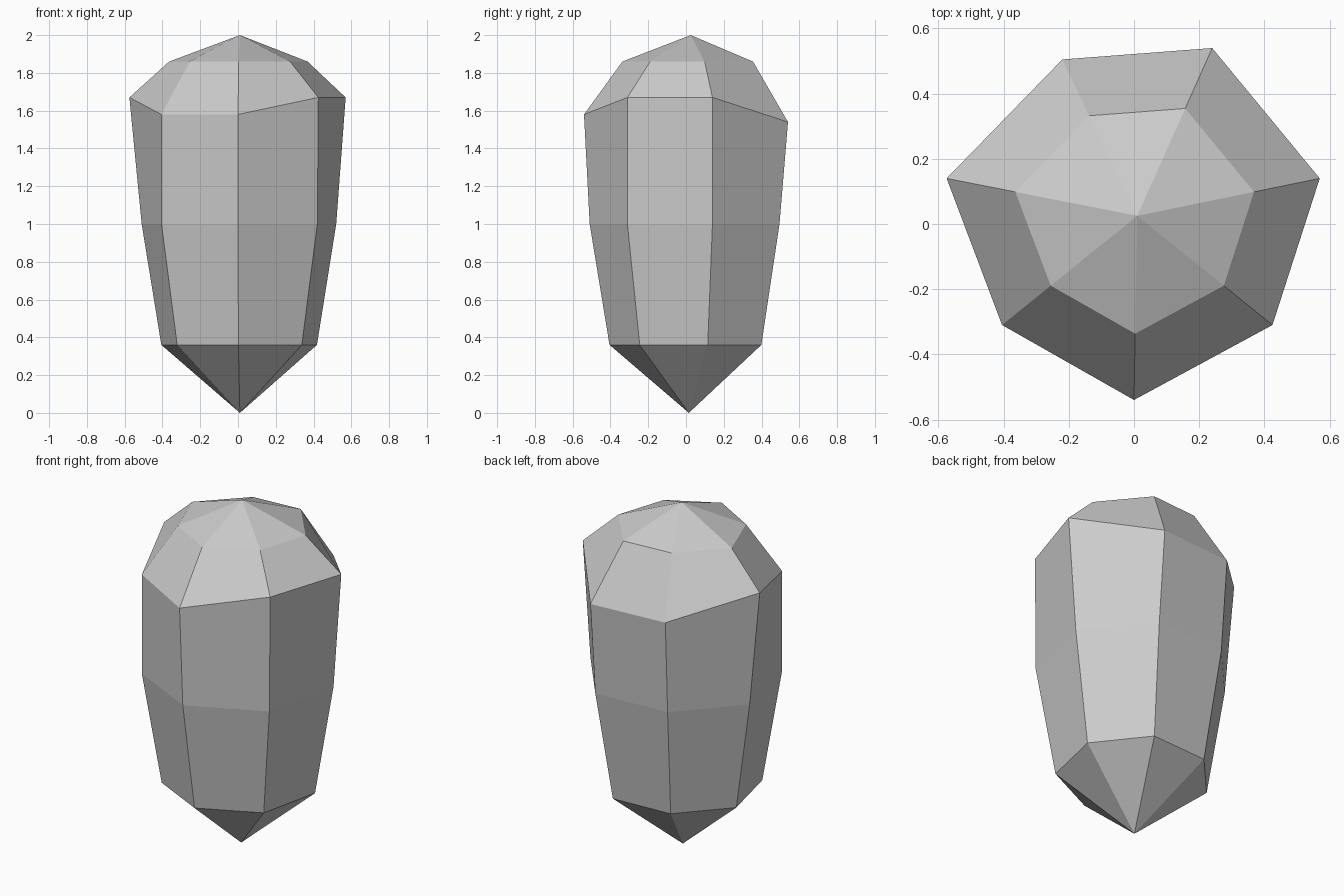
import bpy
import bmesh
from mathutils import Vector

default_cube = bpy.data.objects.get("Cube")
if default_cube:
    bpy.data.objects.remove(default_cube, do_unlink=True)


def make_material(name, color):
    material = bpy.data.materials.new(name)
    material.use_nodes = True
    material.diffuse_color = color
    shader = next(n for n in material.node_tree.nodes if n.type == "BSDF_PRINCIPLED")
    shader.inputs["Base Color"].default_value = color
    return material


def scaled_ring(points, center, factor, height):
    """Shrink an outline toward a center and lay it flat at a height."""
    ring = []
    for point in points:
        flat = center + (point - center) * factor
        ring.append(Vector((flat.x, flat.y, height)))
    return ring


def bridge(bm, lower, upper):
    """Join two rings of equal count with a band of flat faces."""
    count = len(lower)
    for i in range(count):
        j = (i + 1) % count
        bm.faces.new((lower[i], lower[j], upper[j], upper[i]))


def cap(bm, ring, tip, flip=False):
    """Close a ring with a fan of triangles meeting at a tip."""
    count = len(ring)
    for i in range(count):
        j = (i + 1) % count
        corners = (ring[i], ring[j], tip)
        bm.faces.new(corners[::-1] if flip else corners)


# Irregular seven-sided outlines, counterclockwise from the front corner
belt = [Vector(p) for p in (
    (0, -0.51, 1), (0.42, -0.31, 1), (0.52, 0.14, 1), (0.24, 0.495, 1),
    (-0.21, 0.47, 1), (-0.51, 0.14, 1), (-0.405, -0.31, 1))]
shoulder = [Vector(p) for p in (
    (0, -0.54, 1.58), (0.425, -0.31, 1.67), (0.57, 0.14, 1.67),
    (0.24, 0.54, 1.54), (-0.22, 0.505, 1.54), (-0.575, 0.14, 1.67),
    (-0.405, -0.31, 1.58))]

top_tip = Vector((0.01, 0.025, 2))
bottom_tip = Vector((0.01, 0.015, 0))
base = scaled_ring(belt, bottom_tip, 0.8, 0.36)
crown = scaled_ring(shoulder, top_tip, 0.64, 1.86)

# Crystal body: pointed base, flared sides, faceted crown
bm = bmesh.new()
rings = [[bm.verts.new(p) for p in ring] for ring in (base, belt, shoulder, crown)]
for lower, upper in zip(rings, rings[1:]):
    bridge(bm, lower, upper)
cap(bm, rings[0], bm.verts.new(bottom_tip), flip=True)
cap(bm, rings[-1], bm.verts.new(top_tip))
bmesh.ops.recalc_face_normals(bm, faces=bm.faces)

mesh = bpy.data.meshes.new("crystal")
bm.to_mesh(mesh)
bm.free()
mesh.materials.append(make_material("light grey", (0.6, 0.6, 0.6, 1)))
crystal = bpy.data.objects.new("crystal", mesh)
bpy.context.collection.objects.link(crystal)
